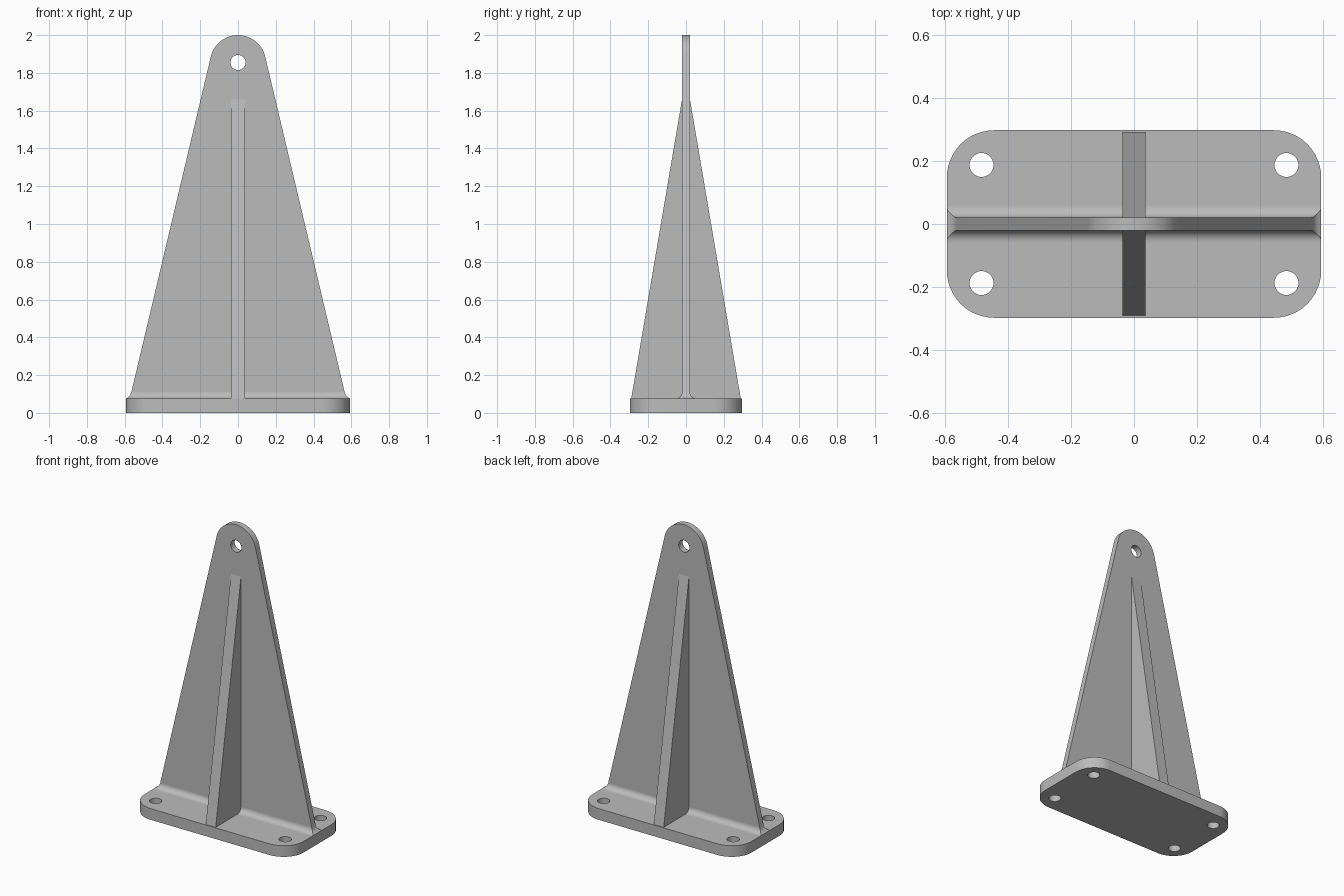
import bpy
import bmesh
from math import sin, cos, tan, pi
from mathutils import Matrix, Vector

if "Cube" in bpy.data.objects:
    bpy.data.objects.remove(bpy.data.objects["Cube"])

# Overall sizes
HX, HY, BASE_T = 0.593, 0.297, 0.075
CORNER = 0.15
WEB_HALF = 0.021
LUG_R = 0.148
LUG_Z = 2.0 - LUG_R
LEAN = 0.2325            # lean of the web sides, radians
FILLET = 0.036

grey = bpy.data.materials.new("plain grey")
grey.use_nodes = True
grey.diffuse_color = (0.5, 0.5, 0.5, 1)
grey.node_tree.nodes["Principled BSDF"].inputs["Base Color"].default_value = (0.5, 0.5, 0.5, 1)


def finish(bm, name):
    bmesh.ops.recalc_face_normals(bm, faces=bm.faces)
    mesh = bpy.data.meshes.new(name)
    bm.to_mesh(mesh)
    bm.free()
    mesh.materials.append(grey)
    ob = bpy.data.objects.new(name, mesh)
    bpy.context.collection.objects.link(ob)
    bpy.ops.object.select_all(action='DESELECT')
    ob.select_set(True)
    bpy.context.view_layer.objects.active = ob
    bpy.ops.object.shade_smooth_by_angle(angle=pi / 6)
    return ob


def arc(cx, cy, r, start, end, steps):
    angles = [start + (end - start) * i / steps for i in range(steps + 1)]
    return [(cx + r * cos(a), cy + r * sin(a)) for a in angles]


def circle(cx, cy, r, steps=32):
    return arc(cx, cy, r, 0, 2 * pi, steps)[:-1]


def plate(name, loops, thickness, matrix):
    """Fill an outline with holes, thicken it along local z and place it."""
    bm = bmesh.new()
    edges = []
    for loop in loops:
        vs = [bm.verts.new((x, y, 0)) for x, y in loop]
        edges += [bm.edges.new((a, b)) for a, b in zip(vs, vs[1:] + vs[:1])]
    bmesh.ops.triangle_fill(bm, edges=edges, use_beauty=True, normal=Vector((0, 0, 1)))
    geo = bmesh.ops.extrude_face_region(bm, geom=bm.faces[:])["geom"]
    top = [v for v in geo if isinstance(v, bmesh.types.BMVert)]
    bmesh.ops.translate(bm, verts=top, vec=(0, 0, thickness))
    bmesh.ops.transform(bm, matrix=matrix, verts=bm.verts)
    return finish(bm, name)


def web_x(z):
    """Half width of the web along its straight sides."""
    return LUG_R * cos(LEAN) + tan(LEAN) * (LUG_Z + LUG_R * sin(LEAN) - z)


# Base plate with rounded corners and four bolt holes
outline = []
for i, (sx, sy) in enumerate([(1, 1), (-1, 1), (-1, -1), (1, -1)]):
    outline += arc(sx * (HX - CORNER), sy * (HY - CORNER), CORNER,
                   i * pi / 2, (i + 1) * pi / 2, 12)
bolts = [circle(sx * 0.483, sy * 0.187, 0.038) for sx in (-1, 1) for sy in (-1, 1)]
plate("base_plate", [outline] + bolts, BASE_T, Matrix())

# Upright web with a round lug and pin hole at the top
foot = web_x(BASE_T)
profile = [(-foot, BASE_T), (foot, BASE_T)] + arc(0, LUG_Z, LUG_R, LEAN, pi - LEAN, 28)
stand = Matrix.Translation((0, WEB_HALF, 0)) @ Matrix.Rotation(pi / 2, 4, 'X')
plate("upright_web", [profile, circle(0, 1.855, 0.04)], 2 * WEB_HALF, stand)

# Cross rib, tapering into both faces of the web
slope = (0.29 - WEB_HALF) / (1.66 - BASE_T)
rib = [(-0.29, BASE_T), (0.29, BASE_T), (0, BASE_T + 0.29 / slope)]
across = Matrix.Translation((-0.037, 0, 0)) @ Matrix(
    ((0, 0, 1, 0), (1, 0, 0, 0), (0, 1, 0, 0), (0, 0, 0, 1)))
plate("cross_rib", [rib], 0.074, across)

# Concave fillet where the web meets the base
bm = bmesh.new()
rings = []
STEPS = 8
for i in range(STEPS + 1):
    a = pi / 2 * i / STEPS
    out = FILLET * (1 - cos(a))
    z = BASE_T + FILLET * (1 - sin(a))
    x, y = min(HX, web_x(z) + 0.79 * out), WEB_HALF + out
    rings.append([bm.verts.new((sx * x, sy * y, z))
                  for sx, sy in ((1, 1), (-1, 1), (-1, -1), (1, -1))])
for low, high in zip(rings[1:], rings):
    for k in range(4):
        n = (k + 1) % 4
        bm.faces.new((low[k], low[n], high[n], high[k]))
bm.faces.new(rings[0])
bm.faces.new(rings[-1][::-1])
finish(bm, "web_fillet")
